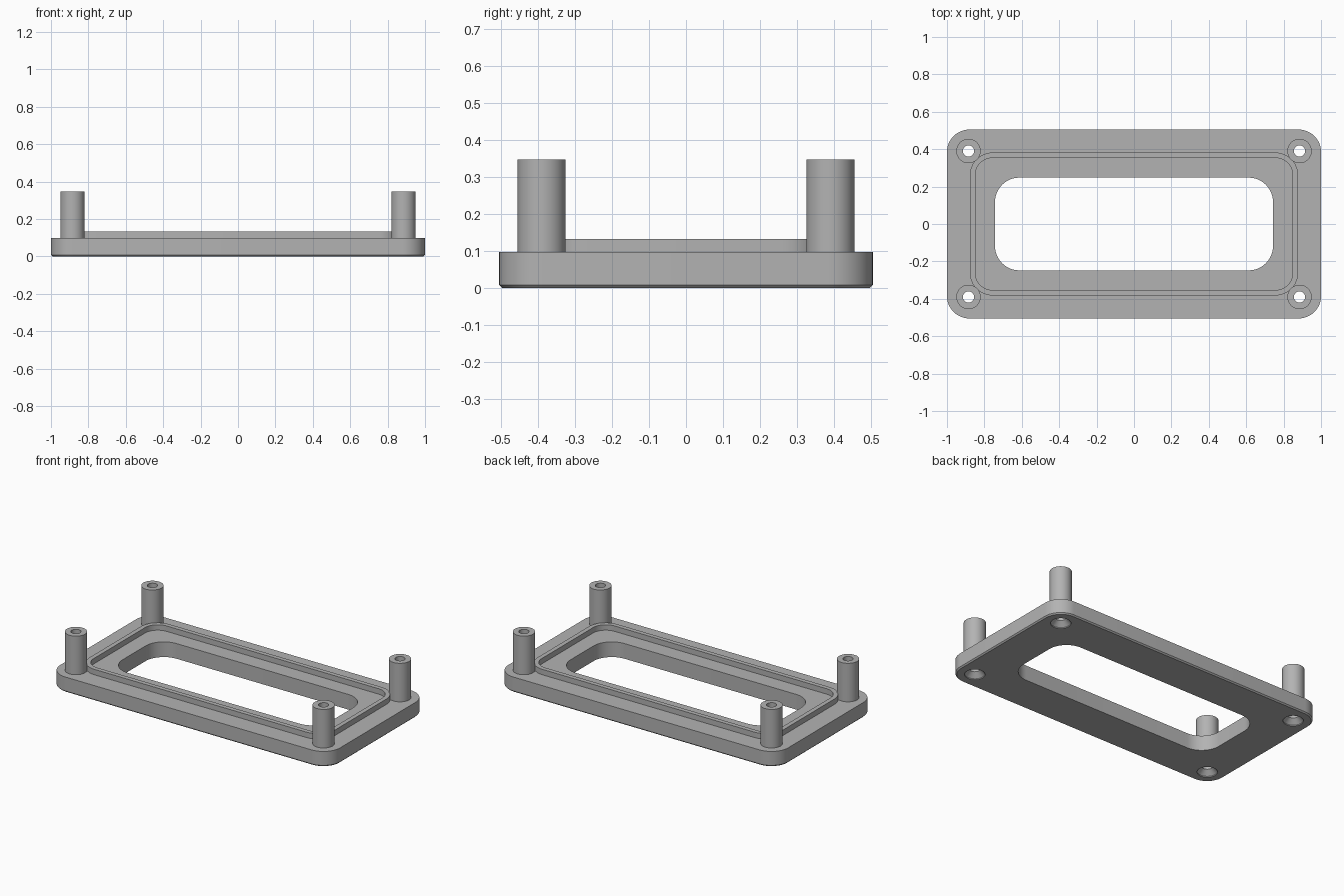
import bpy
import bmesh
from math import cos, sin, pi

cube = bpy.data.objects.get("Cube")
if cube:
    bpy.data.objects.remove(cube, do_unlink=True)

grey = bpy.data.materials.new("plain grey")
grey.use_nodes = True
colour = (0.45, 0.45, 0.45, 1)
grey.diffuse_color = colour
grey.node_tree.nodes["Principled BSDF"].inputs["Base Color"].default_value = colour


def rounded_rect(hx, hy, r, z, steps=12):
    """Points of a rounded rectangle, counter-clockwise."""
    pts = []
    for i, (sx, sy) in enumerate([(1, 1), (-1, 1), (-1, -1), (1, -1)]):
        for k in range(steps + 1):
            a = (i + k / steps) * pi / 2
            pts.append((sx * (hx - r) + r * cos(a), sy * (hy - r) + r * sin(a), z))
    return pts


def circle(r, z, cx=0, cy=0, steps=48):
    return [(cx + r * cos(2 * pi * k / steps), cy + r * sin(2 * pi * k / steps), z)
            for k in range(steps)]


def skin(name, loops, ring=False, caps=False):
    """Join successive point loops with quads; ring closes last to first."""
    bm = bmesh.new()
    rows = [[bm.verts.new(p) for p in loop] for loop in loops]
    n = len(rows[0])
    pairs = list(zip(rows, rows[1:])) + ([(rows[-1], rows[0])] if ring else [])
    for a, b in pairs:
        for k in range(n):
            j = (k + 1) % n
            bm.faces.new((a[k], a[j], b[j], b[k]))
    if caps:
        bm.faces.new(rows[0][::-1])
        bm.faces.new(rows[-1])
    bmesh.ops.recalc_face_normals(bm, faces=bm.faces)
    mesh = bpy.data.meshes.new(name)
    bm.to_mesh(mesh)
    bm.free()
    mesh.materials.append(grey)
    obj = bpy.data.objects.new(name, mesh)
    bpy.context.collection.objects.link(obj)
    return obj


def activate(obj):
    bpy.ops.object.select_all(action='DESELECT')
    obj.select_set(True)
    bpy.context.view_layer.objects.active = obj


plate_top, rim_top, post_top = 0.098, 0.133, 0.347
post_r, bore_r, sink_r = 0.065, 0.03, 0.06

# Frame plate: chamfered underside, raised gasket rim and central opening
plate = skin("frame_plate", [rounded_rect(*p) for p in [
    (0.992, 0.497, 0.112, 0),
    (1.0, 0.505, 0.12, 0.008),
    (1.0, 0.505, 0.12, plate_top),
    (0.877, 0.382, 0.12, plate_top),
    (0.877, 0.382, 0.12, rim_top),
    (0.848, 0.353, 0.09, rim_top),
    (0.848, 0.353, 0.09, plate_top),
    (0.743, 0.248, 0.13, plate_top),
    (0.743, 0.248, 0.13, 0),
]], ring=True)

corners = [(sx * 0.885, sy * 0.39) for sx in (-1, 1) for sy in (-1, 1)]
for i, (x, y) in enumerate(corners):
    # Countersunk screw hole through the plate
    cutter = skin("hole_cutter", [circle(r, z, x, y) for r, z in [
        (sink_r, -0.05), (sink_r, 0.006), (bore_r, 0.036), (bore_r, 0.2)]], caps=True)
    cutter.hide_render = True
    mod = plate.modifiers.new("hole", 'BOOLEAN')
    mod.operation = 'DIFFERENCE'
    mod.solver = 'EXACT'
    mod.object = cutter
    activate(plate)
    bpy.ops.object.modifier_apply(modifier=mod.name)
    bpy.data.objects.remove(cutter, do_unlink=True)

    # Hollow standoff post
    post = skin("standoff_post_%d" % (i + 1), [circle(r, z, x, y) for r, z in [
        (post_r, plate_top), (post_r, post_top),
        (bore_r, post_top), (bore_r, plate_top)]])
    activate(post)
    bpy.ops.object.shade_smooth_by_angle()

activate(plate)
bpy.ops.object.shade_smooth_by_angle()
